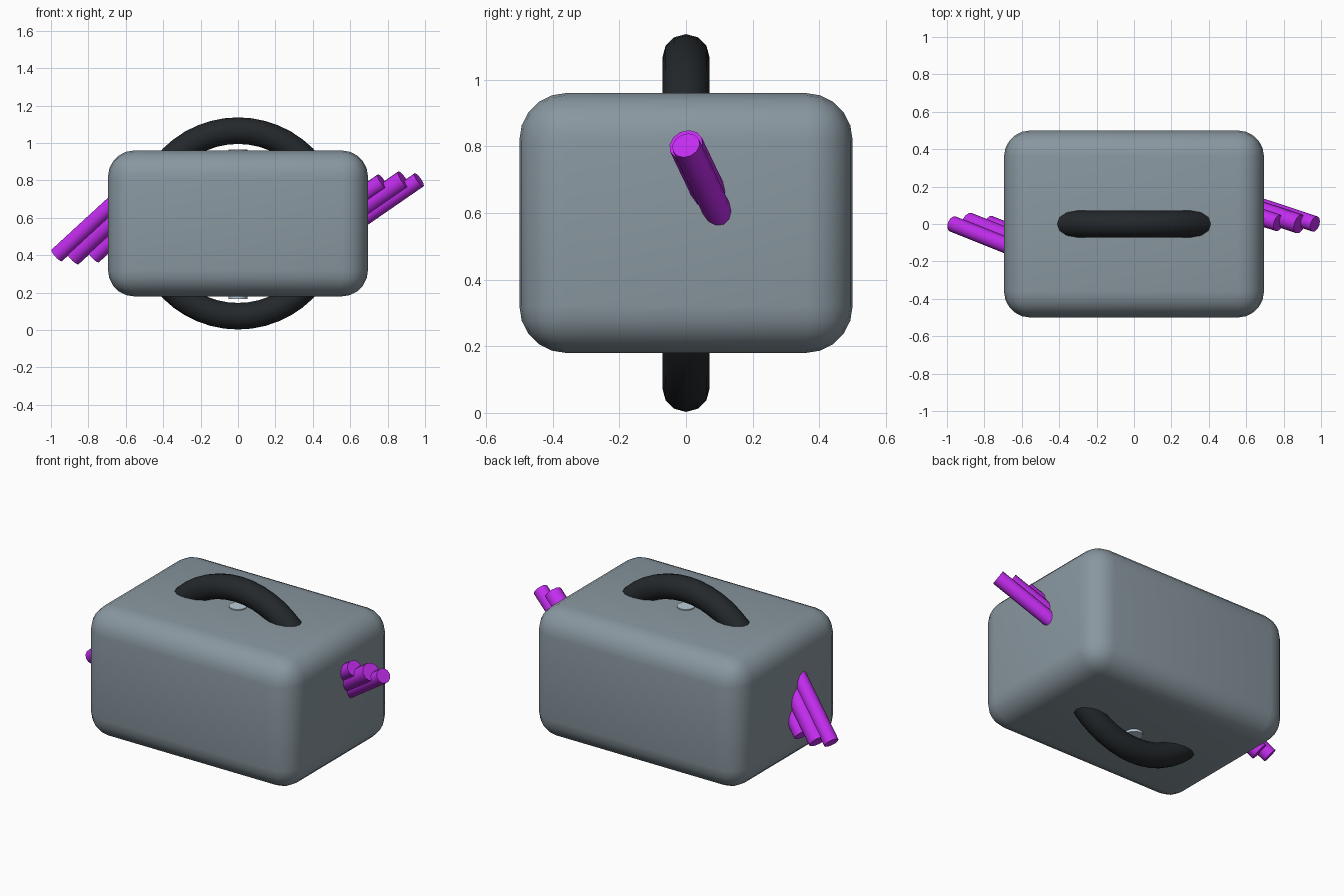
import bpy
import math
from mathutils import Vector

if "Cube" in bpy.data.objects:
    bpy.data.objects.remove(bpy.data.objects["Cube"])


def material(name, rgb):
    m = bpy.data.materials.new(name)
    m.diffuse_color = (*rgb, 1)
    m.use_nodes = True
    m.node_tree.nodes["Principled BSDF"].inputs["Base Color"].default_value = m.diffuse_color
    return m


shell = material("slate", (0.25, 0.31, 0.35))
dark = material("dark_rubber", (0.017, 0.021, 0.024))
purple = material("purple", (0.55, 0.026, 0.87))
pale = material("pale_metal", (0.5, 0.6, 0.68))


def finish(name, mat, angle=35):
    ob = bpy.context.object
    ob.name = name
    ob.data.materials.append(mat)
    bpy.ops.object.shade_smooth_by_angle(angle=math.radians(angle))
    return ob


def rod(name, a, b, radius, mat, sides=12):
    a, b = Vector(a), Vector(b)
    d = b - a
    bpy.ops.mesh.primitive_cylinder_add(vertices=sides, radius=radius, depth=d.length,
                                        location=(a + b) / 2,
                                        rotation=d.to_track_quat('Z', 'Y').to_euler())
    return finish(name, mat)


# Rounded case
bpy.ops.mesh.primitive_cube_add(size=1, location=(0, 0, 0.57))
case = bpy.context.object
case.scale = (1.39, 1.0, 0.78)
bpy.ops.object.transform_apply(location=False, rotation=False, scale=True)
bev = case.modifiers.new("round_edges", 'BEVEL')
bev.width = 0.14
bev.segments = 5
bpy.ops.object.modifier_apply(modifier=bev.name)
finish("case", shell)

# Upright ring showing as a handle above and below
bpy.ops.mesh.primitive_torus_add(major_segments=48, minor_segments=12,
                                 major_radius=0.496, minor_radius=0.071,
                                 location=(0, 0, 0.57), rotation=(math.pi / 2, 0, 0))
finish("handle_ring", dark)

# Central pin, just proud of the case
rod("center_pin", (0, 0, 0.165), (0, 0, 0.966), 0.05, pale, 16)

# Purple bundles leaving each side: tip position and radius of every stick
bundles = {
    "right": (Vector((1, -0.33, 0.69)),
              [((0.968, 0, 0.803), 0.043), ((0.885, 0, 0.805), 0.052), ((0.772, 0.005, 0.795), 0.045)]),
    "left": (Vector((-1, 0.40, -0.92)),
             [((-0.968, 0, 0.400), 0.043), ((-0.885, 0.01, 0.390), 0.052), ((-0.772, 0, 0.395), 0.045)]),
}
for side, (direction, sticks) in bundles.items():
    for i, (tip, radius) in enumerate(sticks):
        tip = Vector(tip)
        rod(f"{side}_stick_{i + 1}", tip - direction * 0.45, tip, radius, purple)
